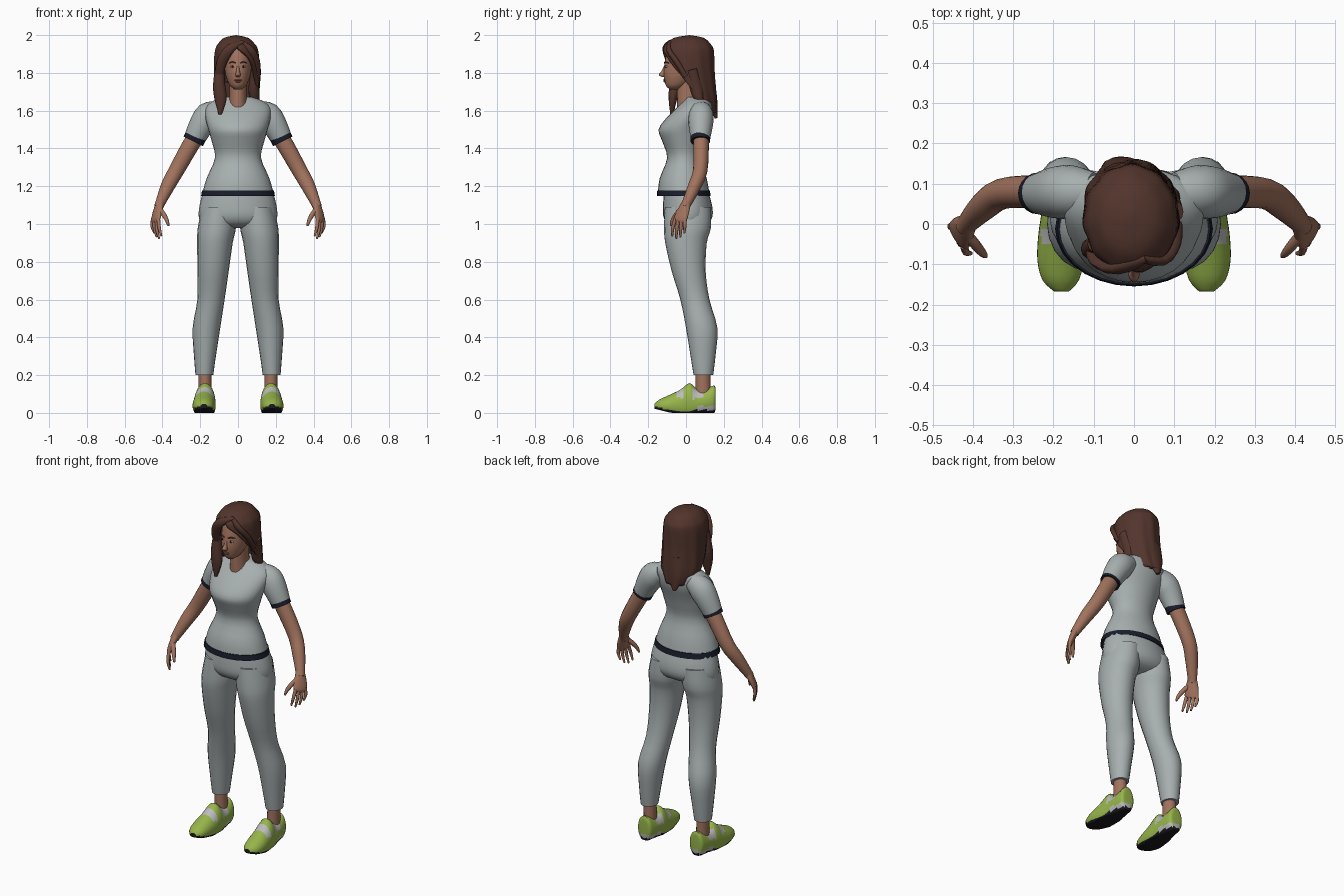
import bpy, bmesh
from math import sin, cos, pi, radians
from mathutils import Vector, Matrix

cube = bpy.data.objects.get("Cube")
if cube:
    bpy.data.objects.remove(cube, do_unlink=True)


def material(name, r, g, b):
    mat = bpy.data.materials.new(name)
    mat.use_nodes = True
    mat.diffuse_color = (r, g, b, 1)
    shader = mat.node_tree.nodes["Principled BSDF"]
    shader.inputs["Base Color"].default_value = (r, g, b, 1)
    shader.inputs["Roughness"].default_value = .8
    return mat


SKIN = material("skin", .36, .17, .11)
HAIR = material("brown hair", .085, .035, .025)
CLOTH = material("grey cloth", .39, .43, .43)
TRIM = material("navy trim", .01, .012, .025)
GREEN = material("lime shoe", .31, .46, .07)
LIGHT = material("light shoe panel", .5, .5, .5)
SOLE = material("black sole", .01, .01, .014)
EYE = material("eye white", .5, .47, .44)
LIPS = material("lips", .3, .1, .08)


def finish(name, bm, mats, angle=50):
    """Turn a bmesh into a smooth shaded object."""
    mesh = bpy.data.meshes.new(name)
    bm.to_mesh(mesh)
    bm.free()
    for mat in mats:
        mesh.materials.append(mat)
    obj = bpy.data.objects.new(name, mesh)
    bpy.context.collection.objects.link(obj)
    bpy.ops.object.select_all(action="DESELECT")
    obj.select_set(True)
    bpy.context.view_layer.objects.active = obj
    bpy.ops.object.shade_smooth_by_angle(angle=radians(angle))
    return obj


def smooth_rows(rows, steps=3):
    """Catmull-Rom interpolation between rows of numbers."""
    out = []
    for i in range(len(rows) - 1):
        before, a, b = rows[max(i - 1, 0)], rows[i], rows[i + 1]
        after = rows[min(i + 2, len(rows) - 1)]
        for k in range(steps):
            t = k / steps
            out.append([q + t / 2 * (r - p + t * (2*p - 5*q + 4*r - s + t * (3*q - p - 3*r + s)))
                        for p, q, r, s in zip(before, a, b, after)])
    return out + [list(rows[-1])]


def loft(name, rows, mats, side=1, axis=(0, 0, 1), ref=(1, 0, 0), sides=20, floor=None, paint=None):
    """Skin elliptical rings (x, y, z, radius, radius); axis None follows the path."""
    rings = smooth_rows(rows)
    centres = [Vector(r[:3]) for r in rings]
    bm = bmesh.new()
    loops = []
    for i, ring in enumerate(rings):
        if axis:
            t = Vector(axis)
        else:
            t = (centres[min(i + 1, len(rings) - 1)] - centres[max(i - 1, 0)]).normalized()
        u = Vector(ref)
        u = (u - t * u.dot(t)).normalized()
        v = t.cross(u)
        loop = []
        for k in range(sides):
            a = 2 * pi * k / sides
            p = centres[i] + u * cos(a) * ring[3] + v * sin(a) * ring[4]
            if floor:
                p.z = max(p.z, floor(p.y))
            loop.append(bm.verts.new((p.x * side, p.y, p.z)))
        loops.append(loop)
    for low, high in zip(loops, loops[1:]):
        for k in range(sides):
            n = (k + 1) % sides
            bm.faces.new((low[k], low[n], high[n], high[k]))
    bm.faces.new(loops[0])
    bm.faces.new(loops[-1])
    bmesh.ops.recalc_face_normals(bm, faces=bm.faces)
    if paint:
        for face in bm.faces:
            face.material_index = paint(face.calc_center_median())
    return finish(name, bm, mats)


def ball(name, place, size, mat):
    bm = bmesh.new()
    bmesh.ops.create_uvsphere(bm, u_segments=16, v_segments=10, radius=1,
                              matrix=Matrix.Translation(place) @ Matrix.Diagonal((*size, 1)))
    return finish(name, bm, [mat])


# Shirt with dark hem
loft("shirt", [(0, -.012, 1.15, .192, .138), (0, -.015, 1.24, .167, .125), (0, -.01, 1.35, .122, .09),
               (0, -.015, 1.44, .14, .112), (0, -.015, 1.5, .157, .13), (0, .015, 1.56, .172, .12),
               (0, .045, 1.615, .172, .095), (0, .06, 1.65, .135, .075), (0, .055, 1.672, .075, .055)],
     [CLOTH], sides=28)
loft("shirt_hem", [(0, -.012, 1.147, .196, .143), (0, -.013, 1.178, .19, .139)], [TRIM], sides=28)

# Trouser seat
loft("trouser_seat", [(0, 0, 1.18, .183, .115), (0, .008, 1.1, .203, .13), (0, .01, 1.04, .208, .13),
                      (0, .01, 1, .19, .105), (0, .01, .98, .12, .06)], [CLOTH], sides=28)

# Neck, head and face
loft("neck", [(0, .03, 1.58, .06, .075), (0, .018, 1.65, .047, .065), (0, .015, 1.78, .046, .06)], [SKIN])
loft("head", [(0, -.062, 1.713, .018, .025), (0, -.052, 1.732, .042, .054), (0, -.033, 1.77, .06, .083),
              (0, -.02, 1.8, .068, .099), (0, -.01, 1.84, .073, .105), (0, 0, 1.89, .073, .106),
              (0, .005, 1.93, .065, .095), (0, .015, 1.965, .04, .06)], [SKIN], sides=28)
loft("nose", [(0, -.105, 1.845, .006, .008), (0, -.117, 1.81, .009, .013), (0, -.125, 1.79, .014, .019),
              (0, -.115, 1.777, .008, .01)], [SKIN], sides=12)
ball("upper_lip", (0, -.114, 1.762), (.021, .008, .004), LIPS)
ball("lower_lip", (0, -.111, 1.754), (.017, .009, .005), LIPS)


def shoe_floor(y):
    return max(0, (-.08 - y) * .25)


def shoe_paint(c):
    height = c.z - shoe_floor(c.y)
    if height < .014:
        return 2
    strap = -.04 < c.y < -.005 and c.z > .08
    flank = .03 < c.y < .1 and .075 < c.z < .125
    heel = c.y > .06 and height < .035
    return 1 if strap or flank or heel else 0


for side, label in ((1, "left"), (-1, "right")):
    # Eyes and brows
    ball(label + "_eye", (side * .029, -.104, 1.833), (.013, .007, .006), EYE)
    ball(label + "_iris", (side * .029, -.109, 1.833), (.006, .004, .006), SOLE)
    loft(label + "_brow", [(.012, -.114, 1.852, .002, .003), (.03, -.109, 1.858, .003, .004),
                           (.047, -.092, 1.852, .002, .003)],
         [HAIR], side, axis=None, ref=(0, 0, 1), sides=8)

    # Sleeve with dark cuff
    loft(label + "_sleeve", [(.1, .078, 1.605, .05, .05), (.155, .08, 1.575, .066, .072),
                             (.195, .078, 1.52, .064, .066), (.235, .076, 1.443, .05, .055)],
         [CLOTH], side, axis=None, ref=(0, 1, 0))
    loft(label + "_cuff", [(.223, .076, 1.466, .053, .058), (.237, .076, 1.438, .052, .057)],
         [TRIM], side, axis=None, ref=(0, 1, 0))

    # Arm, palm, fingers and thumb
    loft(label + "_arm", [(.2, .078, 1.5, .042, .045), (.255, .08, 1.41, .041, .045),
                          (.328, .075, 1.28, .038, .041), (.372, .045, 1.2, .035, .037),
                          (.412, .004, 1.11, .026, .026), (.42, -.005, 1.09, .025, .024)],
         [SKIN], side, axis=None, ref=(0, 1, 0))
    row = Vector((-.5, -.85, 0))
    loft(label + "_palm", [(.412, .003, 1.115, .024, .022), (.425, -.014, 1.07, .036, .018),
                           (.435, -.03, 1.025, .04, .014), (.435, -.034, 1.01, .03, .008)],
         [SKIN], side, axis=None, ref=row)
    for name, step, reach in (("little", -1.5, .075), ("ring", -.5, .095), ("middle", .5, .103), ("index", 1.5, .09)):
        base = Vector((.436, -.03, 1.03)) + row * step * .019
        bend = base + row * step * .006 + Vector((0, -.008, -.55 * reach))
        tip = bend + Vector((-.012, -.003, -.5 * reach))
        loft(f"{label}_{name}_finger", [(*base, .01, .01), (*bend, .009, .009), (*tip, .005, .005)],
             [SKIN], side, axis=None, ref=row, sides=10)
    loft(label + "_thumb", [(.42, -.02, 1.085, .013, .014), (.393, -.052, 1.05, .013, .013),
                            (.375, -.073, 1.015, .01, .01), (.368, -.08, .99, .005, .005)],
         [SKIN], side, axis=None, ref=(0, 1, 0), sides=10)

    # Trouser leg and ankle
    loft(label + "_trouser_leg", [(.1, .01, 1.09, .09, .122), (.112, .008, .98, .101, .124),
                                  (.122, 0, .9, .094, .11), (.132, .014, .75, .083, .09),
                                  (.143, .047, .6, .072, .077), (.167, .083, .45, .073, .083),
                                  (.175, .09, .3, .058, .066), (.178, .092, .2, .047, .052)], [CLOTH], side)
    loft(label + "_ankle", [(.176, .09, .24, .034, .038), (.174, .09, .08, .034, .04)], [SKIN], side)

    # Shoe
    loft(label + "_shoe", [(.172, .157, .085, .022, .03), (.172, .15, .07, .042, .075),
                           (.172, .11, .06, .05, .07), (.173, .06, .05, .053, .075),
                           (.175, .02, .05, .056, .108), (.178, -.03, .04, .06, .083),
                           (.182, -.09, .038, .058, .056), (.182, -.14, .035, .045, .036),
                           (.18, -.168, .034, .018, .014)],
         [GREEN, LIGHT, SOLE], side, axis=(0, 1, 0), sides=32, floor=shoe_floor, paint=shoe_paint)

# Hair shell, open at the face: z, centre x and y, radii, left and right opening angles
shell = smooth_rows([(2, -.01, .02, 0, 0, 0, 0), (1.985, -.01, .015, .065, .08, 0, 0),
                     (1.95, -.008, .012, .1, .12, 0, 0), (1.925, -.007, .012, .112, .133, .12, .1),
                     (1.88, -.007, .013, .118, .135, .6, .5), (1.8, -.007, .02, .12, .13, 1.1, .75),
                     (1.72, -.008, .035, .118, .122, 1.5, .8), (1.65, -.01, .06, .11, .102, 1.9, 1.3),
                     (1.59, -.015, .085, .075, .08, 2.3, 1.9)])
bm = bmesh.new()
count = 48
grid = []
for z, cx, cy, rx, ry, left, right in shell:
    start, end = max(left, 0), 2 * pi - max(right, 0)
    line = []
    for k in range(count + 1):
        a = start + (end - start) * k / count
        wave = 1 + .02 * sin(11 * a + 6 * z) * min(1, (2 - z) * 8)
        line.append(bm.verts.new((cx + rx * wave * sin(a), cy - ry * wave * cos(a), z)))
    grid.append(line)
for upper, lower in zip(grid, grid[1:]):
    for k in range(count):
        bm.faces.new((upper[k], lower[k], lower[k + 1], upper[k + 1]))
bmesh.ops.remove_doubles(bm, verts=bm.verts, dist=.0005)
hair = finish("hair_shell", bm, [HAIR], 60)
thick = hair.modifiers.new("thickness", "SOLIDIFY")
thick.thickness = .022
thick.offset = -1

# Loose locks: fringe, front strands and back ends
locks = {
    "fringe_right": [(.03, -.085, 1.965, .01, .01), (-.04, -.11, 1.93, .025, .015),
                     (-.085, -.09, 1.86, .028, .016), (-.1, -.06, 1.78, .02, .015)],
    "fringe_left": [(.02, -.085, 1.965, .01, .01), (.065, -.09, 1.92, .022, .014),
                    (.092, -.05, 1.86, .025, .016), (.1, 0, 1.78, .02, .015)],
    "front_strand": [(-.095, -.05, 1.86, .02, .02), (-.1, -.06, 1.74, .032, .028),
                     (-.092, -.07, 1.66, .032, .022), (-.095, -.075, 1.58, .008, .008)],
    "left_strand": [(.098, .03, 1.82, .025, .03), (.085, .055, 1.72, .03, .035),
                    (.09, .07, 1.66, .025, .025), (.1, .085, 1.63, .006, .006)],
    "back_lock": [(-.02, .125, 1.75, .06, .03), (-.03, .145, 1.64, .05, .022), (-.035, .16, 1.56, .01, .008)],
}
for name, rows in locks.items():
    loft(name, rows, [HAIR], axis=None, sides=12)
